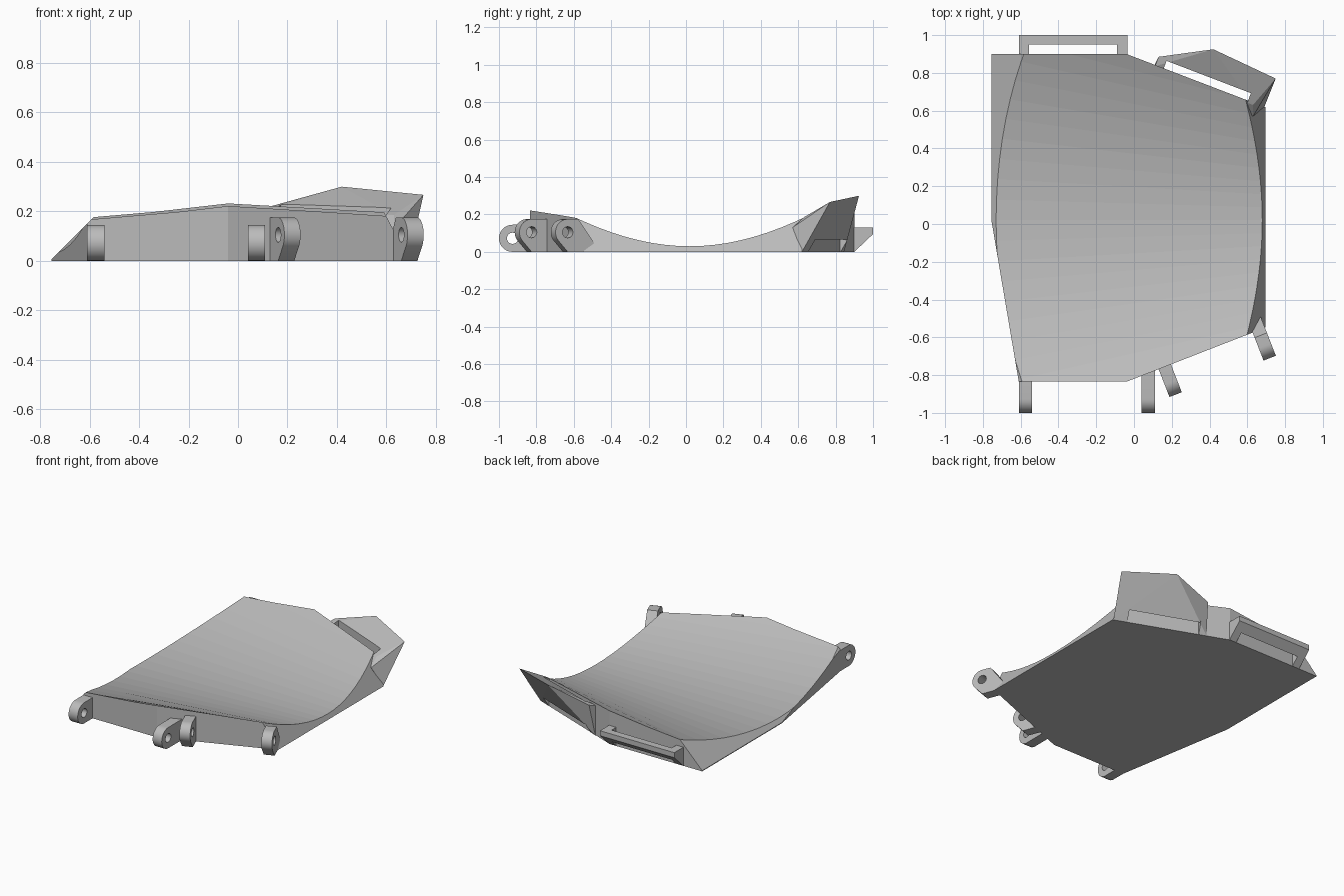
import bpy, bmesh
from math import cos, sin, radians
from mathutils import Matrix, Vector

if "Cube" in bpy.data.objects:
    bpy.data.objects.remove(bpy.data.objects["Cube"])

grey = bpy.data.materials.new("plain grey")
grey.use_nodes = True
grey.diffuse_color = (0.5, 0.5, 0.5, 1)
grey.node_tree.nodes["Principled BSDF"].inputs["Base Color"].default_value = (0.5, 0.5, 0.5, 1)


def finish(name, bm):
    bmesh.ops.recalc_face_normals(bm, faces=bm.faces)
    mesh = bpy.data.meshes.new(name)
    bm.to_mesh(mesh)
    bm.free()
    mesh.materials.append(grey)
    obj = bpy.data.objects.new(name, mesh)
    bpy.context.collection.objects.link(obj)
    return obj


def activate(obj):
    bpy.ops.object.select_all(action='DESELECT')
    obj.select_set(True)
    bpy.context.view_layer.objects.active = obj


def hull(name, points):
    bm = bmesh.new()
    verts = [bm.verts.new(p) for p in points]
    res = bmesh.ops.convex_hull(bm, input=verts)
    junk = [g for g in res["geom_interior"] if isinstance(g, bmesh.types.BMVert)]
    bmesh.ops.delete(bm, geom=junk, context='VERTS')
    return finish(name, bm)


def prism_x(name, profile, x0, x1):
    return hull(name, [(x, y, z) for x in (x0, x1) for y, z in profile])


# Body: conical trough made of level bands, trimmed by the side planes
def trough(x, v, floor=None):
    width = 2.317 - 0.626 * (x + 0.61)
    return (x, 0.02 + v * width, 0.03 + v * v if floor is None else floor)


BANDS = 22
bm = bmesh.new()
rows = []
for i in range(BANDS + 1):
    v = i / BANDS - 0.5
    rows.append([bm.verts.new(trough(x, v, f))
                 for x, f in ((-0.9, None), (0.9, None), (0.9, -0.1), (-0.9, -0.1))])
for a, b in zip(rows, rows[1:]):
    for j in range(4):
        k = (j + 1) % 4
        bm.faces.new((a[j], a[k], b[k], b[j]))
bm.faces.new(rows[0])
bm.faces.new(rows[-1])

back_dir = Vector((0.934, -0.358, 0))      # along the slanted back edge
back_out = Vector((0.358, 0.934, 0))
front_out = Vector((0.363, -0.932, 0))
trims = [
    ((0, 0, 0), (0, 0, -1)),
    ((-0.755, 0, 0), (-1, 0, 0)),
    ((-0.76, 0, 0), (-1, 0, 1)),
    ((-0.61, -0.835, 0), (-0.855, -0.145, 0)),
    ((0.695, 0, 0), (1, 0, 0.53)),
    ((0, -0.835, 0), (0, -1, 0)),
    ((-0.04, -0.835, 0), front_out),
    ((0, 0.9, 0), (0, 1, 0)),
    ((-0.04, 0.9, 0), back_out),
]
for co, no in trims:
    bmesh.ops.bisect_plane(bm, geom=bm.verts[:] + bm.edges[:] + bm.faces[:],
                           dist=1e-5, plane_co=co, plane_no=no, clear_outer=True)
    bmesh.ops.holes_fill(bm, edges=[e for e in bm.edges if e.is_boundary], sides=0)
finish("curved_body", bm)

# Back buckle: wedge-shaped frame round an open slot
wedge = [(0.89, 0), (0.9, 0), (1, 0.095), (1, 0.13), (0.89, 0.13)]
prism_x("buckle_right_end", wedge, -0.61, -0.555)
prism_x("buckle_left_end", wedge, -0.09, -0.035)
prism_x("buckle_bar", [(0.95, 0.0475), (1, 0.095), (1, 0.13), (0.95, 0.13)], -0.555, -0.09)

# Flared corner wing with a strap slot
wing = hull("corner_wing", [
    (0.11, 0.845, 0), (0.69, 0.62, 0),
    (0.13, 0.885, 0.22), (0.42, 0.925, 0.3), (0.75, 0.77, 0.267),
    (0.11, 0.835, 0.205), (0.63, 0.63, 0.185), (0.63, 0.57, 0.13)])
slot_points = [back_dir * t + back_out * n + Vector((0, 0, z))
               for t in (-0.148, 0.33) for n in (0.78, 0.868) for z in (-0.1, 0.5)]
cutter = hull("slot_cutter", slot_points)
cutter.hide_render = True
cut = wing.modifiers.new("slot", 'BOOLEAN')
cut.object = cutter
cut.operation = 'DIFFERENCE'
cut.solver = 'EXACT'
activate(wing)
bpy.ops.object.modifier_apply(modifier="slot")
bpy.data.objects.remove(cutter)


# Hinge lugs: rounded ear with a pin hole, extruded across its width
def lug(name, x, y, out, radius, height, end, root):
    arc = [radians(90 + (end - 90) * i / 16) for i in range(17)]
    outline = [(radius * cos(a), height + radius * sin(a)) for a in arc] + root
    ring = [radians(i * 18) for i in range(20)]
    hole = [(0.03 * cos(a), height + 0.03 * sin(a)) for a in ring]
    curve = bpy.data.curves.new(name, 'CURVE')
    curve.dimensions = '2D'
    curve.fill_mode = 'BOTH'
    curve.extrude = 0.035
    for pts in (outline, hole):
        spline = curve.splines.new('POLY')
        spline.points.add(len(pts) - 1)
        for p, (s, z) in zip(spline.points, pts):
            p.co = (s, z, 0, 1)
        spline.use_cyclic_u = True
    curve.materials.append(grey)
    obj = bpy.data.objects.new(name, curve)
    bpy.context.collection.objects.link(obj)
    up = Vector((0, 0, 1))
    obj.matrix_world = Matrix.Translation((x, y, 0)) @ Matrix((out, up, out.cross(up))).transposed().to_4x4()
    activate(obj)
    bpy.ops.object.convert(target='MESH')
    bpy.ops.object.shade_smooth_by_angle(angle=radians(35))


ahead = Vector((0, -1, 0))
slant = front_out.normalized()
square = [(-0.16, 0), (-0.16, 0.145)]
lug("front_right_lug", -0.575, -0.9275, ahead, 0.0725, 0.0725, -90, [(-0.1, 0), (-0.1, 0.145)])
lug("front_middle_lug", 0.075, -0.9275, ahead, 0.0725, 0.0725, -90, square)
lug("slanted_inner_lug", 0.195, -0.838, slant, 0.07, 0.105, -40,
    [(0, 0), (-0.11, 0), (-0.11, 0.175)])
lug("slanted_outer_lug", 0.693, -0.645, slant, 0.07, 0.105, -40,
    [(0, 0), (-0.15, 0), (-0.15, 0.05), (-0.06, 0.175)])
